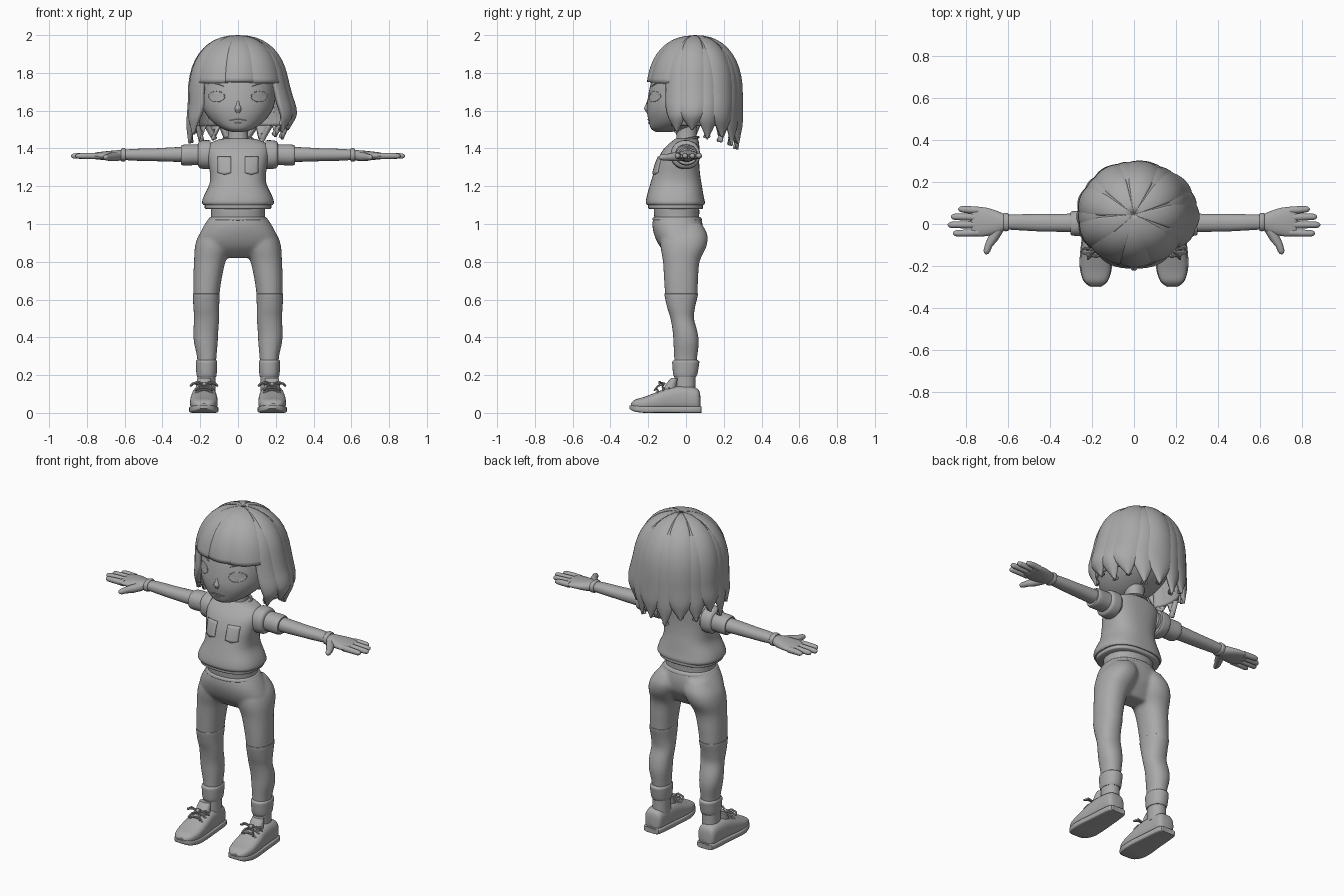
import bpy, bmesh, math
from mathutils import Vector
from mathutils.bvhtree import BVHTree

grey = bpy.data.materials.new("plain grey")
grey.diffuse_color = (0.4, 0.4, 0.4, 1)
TAU = math.tau


def finish(name, bm, mirror=False, sharp=40, solid=0, remesh=0):
    """Turn a bmesh into a shaded object with its modifiers."""
    bmesh.ops.remove_doubles(bm, verts=bm.verts, dist=0.00005)
    bmesh.ops.recalc_face_normals(bm, faces=bm.faces)
    me = bpy.data.meshes.new(name)
    bm.to_mesh(me)
    bm.free()
    for p in me.polygons:
        p.use_smooth = True
    me.set_sharp_from_angle(angle=math.radians(sharp))
    me.materials.append(grey)
    ob = bpy.data.objects.new(name, me)
    bpy.context.collection.objects.link(ob)
    if mirror:
        ob.modifiers.new("mirror", 'MIRROR').use_mirror_merge = False
    if remesh:
        m = ob.modifiers.new("blend", 'REMESH')
        m.mode, m.voxel_size, m.use_smooth_shade = 'VOXEL', remesh, True
        s = ob.modifiers.new("soften", 'SMOOTH')
        s.factor, s.iterations = 0.5, 8
    if solid:
        m = ob.modifiers.new("thickness", 'SOLIDIFY')
        m.thickness, m.offset = solid, -1
    return ob


def skin(bm, rings, caps=True):
    """Bridge closed rings of points."""
    vs = [[bm.verts.new(p) for p in r] for r in rings]
    n = len(vs[0])
    for a, b in zip(vs, vs[1:]):
        for i in range(n):
            bm.faces.new((a[i], a[(i + 1) % n], b[(i + 1) % n], b[i]))
    if caps:
        bm.faces.new(vs[0])
        bm.faces.new(vs[-1])


def loft(bm, rows, axis='z', p=2.2, n=32, k=4, flip=1):
    """Loft oval sections; each row is position, then low/high bounds on both axes."""
    rows, fine = [Vector(r) for r in rows], []
    for i in range(len(rows) - 1):
        b, c = rows[i], rows[i + 1]
        a, d = rows[max(i - 1, 0)], rows[min(i + 2, len(rows) - 1)]
        for j in range(k):
            t = j / k
            fine.append(0.5 * (2 * b + (c - a) * t + (2 * a - 5 * b + 4 * c - d) * t * t
                               + (3 * b - a - 3 * c + d) * t ** 3))
    fine.append(rows[-1])
    rings = []
    for s, u0, u1, v0, v1 in fine:
        ring = []
        for i in range(n):
            c, q = math.cos(TAU * i / n), math.sin(TAU * i / n)
            u = (u0 + u1) / 2 + (u1 - u0) / 2 * math.copysign(abs(c) ** (2 / p), c)
            v = (v0 + v1) / 2 + (v1 - v0) / 2 * math.copysign(abs(q) ** (2 / p), q)
            x, y, z = {'x': (s, u, v), 'y': (u, s, v), 'z': (u, v, s)}[axis]
            ring.append((x * flip, y, z))
        rings.append(ring)
    skin(bm, rings)


def tube(bm, pts, radii, n=10):
    """Round tube along a path."""
    pts = [Vector(p) for p in pts]
    rings = []
    for i, c in enumerate(pts):
        d = (pts[min(i + 1, len(pts) - 1)] - pts[max(i - 1, 0)]).normalized()
        ref = Vector((0, 0, 1)) if abs(d.z) < 0.8 else Vector((0, 1, 0))
        a = d.cross(ref).normalized()
        b = d.cross(a)
        r = radii[i] if isinstance(radii, (list, tuple)) else radii
        rings.append([c + r * (a * math.cos(TAU * j / n) + b * math.sin(TAU * j / n)) for j in range(n)])
    skin(bm, rings)


def part(name, rows, axis='z', p=2.2, mirror=False, **kw):
    bm = bmesh.new()
    loft(bm, rows, axis, p, **kw)
    tree = BVHTree.FromBMesh(bm)
    finish(name, bm, mirror)
    return lambda x, z, off=0.0: Vector((x, tree.ray_cast(Vector((x, -1, z)), Vector((0, 1, 0)))[0].y - off, z))


# Head and neck
face = part("head", [(1.487, -.03, .03, -.16, -.08), (1.505, -.085, .085, -.185, .0),
                     (1.545, -.14, .14, -.198, .08), (1.6, -.18, .18, -.207, .15),
                     (1.66, -.197, .197, -.203, .2), (1.75, -.2, .2, -.185, .23),
                     (1.85, -.18, .18, -.15, .22), (1.92, -.12, .12, -.09, .16)], n=48)
part("neck", [(1.37, -.09, .09, -.07, .06), (1.42, -.065, .065, -.055, .06),
              (1.47, -.053, .053, -.05, .055), (1.55, -.055, .055, -.05, .06)])
bm = bmesh.new()
loft(bm, [(1.585, -.012, .012, -.205, -.18), (1.61, -.018, .018, -.222, -.18),
          (1.63, -.011, .011, -.214, -.18), (1.66, -.006, .006, -.203, -.18)], n=16)
finish("nose", bm)

# Eyes, brows and mouth
bm = bmesh.new()
rim = [face(.113 + .042 * math.cos(a), 1.675 + .028 * math.sin(a), .001) for a in [TAU * i / 28 for i in range(29)]]
tube(bm, rim, .0025, 6)
mid = bm.verts.new(face(.113, 1.675, .004))
edge = [bm.verts.new(q - Vector((0, .002, 0))) for q in rim[:-1]]
for i in range(28):
    bm.faces.new((mid, edge[i], edge[(i + 1) % 28]))
tube(bm, [face(.07 + .09 * t, 1.728 + .018 * math.sin(t * 2.2), .001) for t in [i / 8 for i in range(9)]],
     [.001, .003, .004, .004, .004, .003, .003, .002, .001], 6)
finish("eyes_and_brows", bm, True)
bm = bmesh.new()
tube(bm, [face(.045 * t, 1.553 - .006 * t * t, .001) for t in [i / 6 - 1 for i in range(13)]], .003, 6)
tube(bm, [face(.02 * t, 1.535, .0) for t in (-1, -.5, 0, .5, 1)], [.001, .004, .005, .004, .001], 6)
finish("mouth", bm)


# Hair: overlapping locks that fan out from the crown
def lock(bm, centre, half, tip, size=1.0, taper=True, nu=10, nv=22):
    grid = []
    for j in range(nv + 1):
        v = j / nv
        if tip > 1.68:
            phi = v * math.acos(((tip - 1.68) / .32) ** 1.15)
        else:
            phi = min(v * 2, 1) * math.pi / 2
        f = max(math.sin(phi), 0) ** (2 / 2.3)
        z = 1.68 + .32 * max(math.cos(phi), 0) ** (2 / 2.3) - (1 - size) * .2
        if tip <= 1.68 and v > .5:
            z = 1.68 + (tip - 1.68) * (v - .5) * 2
        w = 1 - .96 * max(0, (v - .6) / .4) ** 1.7 if taper else 1
        row = []
        for i in range(nu + 1):
            u = 2 * i / nu - 1
            th = math.radians(centre + u * half * w)
            r = f * size * (.975 + (.05 * (1 - u * u) if half < 90 else 0))
            if taper:
                r *= 1 - .07 * max(0, v - .8) / .2
            x = r * .265 * math.sin(th)
            x *= 1 + (.15 * math.exp(-((z - 1.59) / .1) ** 2) if x > 0 else .3 * max(0, 1.64 - z))
            row.append(bm.verts.new((x, .045 - r * .252 * math.cos(th), z)))
        grid.append(row)
    for a, b in zip(grid, grid[1:]):
        for i in range(nu):
            bm.faces.new((a[i], b[i], b[i + 1], a[i + 1]))


bm = bmesh.new()
lock(bm, 180, 122, 1.52, .95, False, 60)
finish("hair_under_layer", bm, solid=.015)
for i, (c, h, tip) in enumerate([(-37, 25, 1.75), (2, 20, 1.755), (38, 24, 1.75)]):
    bm = bmesh.new()
    lock(bm, c, h, tip, .99, False)
    finish("fringe_%d" % (i + 1), bm, solid=.025)
for i in range(12):
    ang = 66 + i * 228 / 11
    back = 1 - abs(ang - 180) / 114
    bm = bmesh.new()
    lock(bm, ang, 16 + 3 * (i % 2), 1.485 - .1 * back + (.03 if i % 2 else 0) - (.04 if i in (10, 11) else 0),
         1.0 if i % 2 else .98)
    finish("hair_lock_%d" % (i + 1), bm, solid=.028)

# Shirt with hem, collar and pockets
shirt = part("shirt", [(1.10, -.183, .183, -.205, .095), (1.115, -.19, .19, -.212, .1),
                       (1.15, -.18, .18, -.207, .093), (1.21, -.152, .152, -.19, .083),
                       (1.26, -.148, .148, -.175, .075), (1.32, -.156, .156, -.158, .07),
                       (1.38, -.165, .165, -.13, .07), (1.42, -.158, .158, -.095, .07),
                       (1.445, -.11, .11, -.065, .065), (1.452, -.075, .075, -.055, .06)], p=2.5, n=48)
part("shirt_hem", [(1.08, -.17, .17, -.195, .085), (1.085, -.176, .176, -.2, .09),
                   (1.1, -.176, .176, -.2, .09), (1.12, -.17, .17, -.195, .085)], p=2.5, n=48)
bm = bmesh.new()
tube(bm, [(.078 * math.cos(a), .002 - .062 * math.sin(a), 1.447 - .012 * math.sin(a))
          for a in [TAU * i / 32 for i in range(33)]], .008, 8)
finish("collar", bm)
bm = bmesh.new()
g = [[bm.verts.new(shirt(.037 + .012 * i, 1.262 + .0158 * j + (.01 * abs(i - 3) / 3 if j == 0 else 0), .008))
      for i in range(7)] for j in range(7)]
for j in range(6):
    for i in range(6):
        bm.faces.new((g[j][i], g[j][i + 1], g[j + 1][i + 1], g[j + 1][i]))
finish("pockets", bm, True, solid=.012)

# Sleeves, arms and hands
part("armhole_band", [(.145, -.078, .072, 1.295, 1.44), (.16, -.08, .075, 1.29, 1.444),
                      (.2, -.078, .073, 1.295, 1.44), (.212, -.065, .062, 1.31, 1.427)], 'x', mirror=True)
part("sleeve", [(.13, -.058, .06, 1.315, 1.425), (.22, -.056, .06, 1.312, 1.422),
                (.285, -.056, .062, 1.31, 1.42), (.302, -.05, .056, 1.316, 1.414)], 'x', mirror=True)
part("arm", [(.26, -.04, .05, 1.328, 1.41), (.36, -.037, .048, 1.33, 1.405), (.45, -.035, .048, 1.333, 1.4),
             (.54, -.03, .046, 1.335, 1.398), (.62, -.025, .043, 1.34, 1.392)], 'x', mirror=True)
part("wrist_band", [(.595, -.03, .048, 1.334, 1.398), (.6, -.034, .052, 1.331, 1.402),
                    (.615, -.034, .052, 1.331, 1.4), (.62, -.03, .048, 1.334, 1.396)], 'x', mirror=True)
bm = bmesh.new()
loft(bm, [(.61, -.026, .044, 1.338, 1.392), (.645, -.045, .06, 1.334, 1.39), (.7, -.057, .077, 1.338, 1.385),
          (.755, -.06, .082, 1.343, 1.378), (.775, -.055, .077, 1.35, 1.37)], 'x', n=24)
for y, end in ((.068, .835), (.033, .87), (-.004, .885), (-.043, .86)):
    tube(bm, [(.74, y * .95, 1.36), (.79, y, 1.361), (end - .018, y * 1.03, 1.36),
              (end - .006, y * 1.03, 1.36), (end, y * 1.03, 1.36)], [.018, .017, .015, .011, .003])
tube(bm, [(.64, -.02, 1.358), (.668, -.065, 1.355), (.69, -.1, 1.353), (.699, -.127, 1.353),
          (.703, -.139, 1.353), (.704, -.144, 1.353)], [.024, .024, .018, .016, .011, .003])
finish("hand", bm, True)

# Waist, trousers with blended legs
part("waist", [(.98, -.15, .15, -.16, .07), (1.04, -.143, .143, -.168, .07),
               (1.08, -.143, .143, -.17, .07), (1.14, -.14, .14, -.165, .065)], n=40)
part("waistband", [(1.018, -.154, .154, -.174, .083), (1.024, -.157, .157, -.178, .084),
                   (1.033, -.152, .152, -.176, .08), (1.038, -.146, .146, -.17, .073)], n=40)
bm = bmesh.new()
loft(bm, [(1.035, -.152, .152, -.175, .08), (.98, -.187, .187, -.177, .09), (.92, -.212, .212, -.16, .085),
          (.87, -.2, .2, -.13, .06), (.82, -.13, .13, -.075, .03)], n=40)
for s in (1, -1):
    loft(bm, [(1.0, .03, .16, -.08, .085), (.94, .012, .208, -.13, .114), (.88, .03, .228, -.135, .108),
              (.8, .066, .233, -.122, .072), (.7, .088, .237, -.116, .064), (.61, .1, .237, -.11, .06)], flip=s)
finish("trousers", bm, remesh=.009)

# Stockings and socks
part("stocking", [(.63, .1, .233, -.108, .057), (.625, .097, .239, -.114, .063), (.56, .1, .236, -.1, .048),
                  (.5, .1, .232, -.082, .042), (.43, .105, .236, -.07, .06), (.37, .108, .232, -.066, .067),
                  (.29, .115, .216, -.062, .058), (.2, .12, .214, -.06, .05), (.1, .12, .215, -.06, .05)],
     mirror=True)
part("sock_cuff", [(.19, .116, .216, -.062, .052), (.205, .113, .22, -.068, .06), (.25, .11, .223, -.072, .068),
                   (.272, .111, .223, -.072, .07), (.28, .116, .218, -.062, .06)], mirror=True)

# Shoes, soles and laces
part("shoe", [(.076, .155, .205, .02, .09), (.062, .128, .232, .01, .128), (.0, .12, .24, .01, .142),
              (-.08, .113, .246, .01, .138), (-.15, .108, .253, .01, .112), (-.22, .11, .252, .012, .085),
              (-.27, .127, .237, .018, .07), (-.292, .155, .21, .028, .05)], 'y', 2.8, True)
part("shoe_sole", [(.08, .15, .21, .0, .03), (.066, .125, .236, .0, .035), (-.08, .11, .25, .0, .035),
                   (-.16, .104, .258, .0, .035), (-.22, .107, .256, .0, .036), (-.275, .127, .237, .008, .04),
                   (-.3, .16, .204, .022, .04)], 'y', 6, True)
bm = bmesh.new()
for y, z in ((-.09, .14), (-.12, .129), (-.15, .117)):
    tube(bm, [(.135, y, z - .014), (.155, y, z + .002), (.18, y - .003, z + .007), (.205, y, z + .002),
              (.225, y, z - .014)], .006, 8)
for s in (1, -1):
    tube(bm, [(.18 + s * a, -.125 + b, .15 + c) for a, b, c in
              ((0, 0, 0), (.03, -.015, .014), (.062, -.015, .004), (.07, 0, -.006), (.055, .01, .006), (0, 0, 0))],
         .006, 8)
    tube(bm, [(.18, -.125, .15), (.18 + s * .025, -.15, .142), (.18 + s * .04, -.168, .118)], .005, 8)
tube(bm, [(.165, -.125, .15), (.172, -.125, .152), (.188, -.125, .152), (.195, -.125, .15)], [.006, .012, .012, .006])
finish("laces", bm, True)
bm = bmesh.new()
loft(bm, [(.12, .135, .225, -.125, -.05), (.16, .14, .22, -.1, -.045), (.185, .145, .215, -.078, -.04)], n=24)
finish("shoe_tongue", bm, True)
